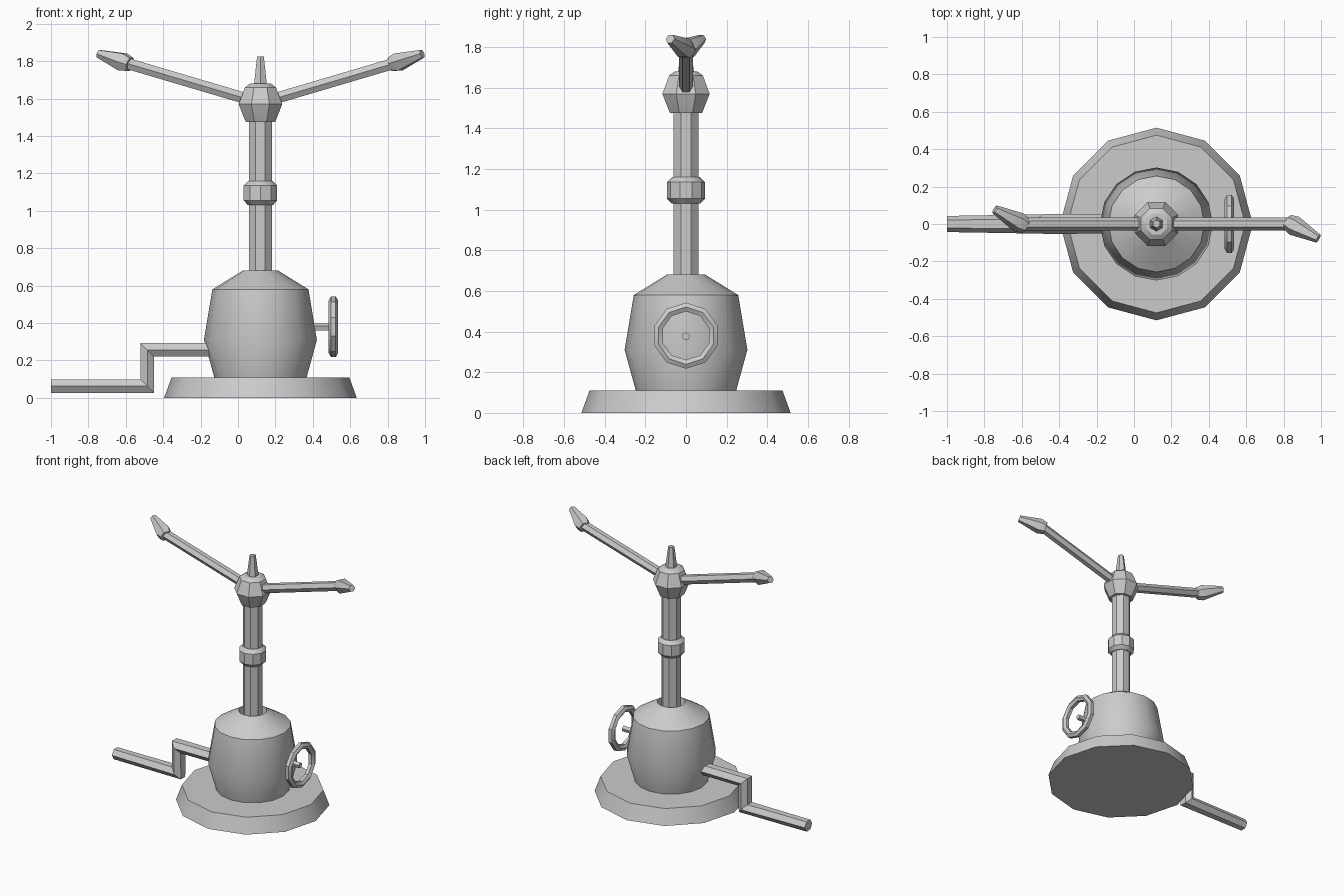
import bpy, bmesh, math
from mathutils import Vector, Matrix

if "Cube" in bpy.data.objects:
    bpy.data.objects.remove(bpy.data.objects["Cube"])

CX = 0.12  # vertical axis of the sprinkler

grey = bpy.data.materials.new("plain grey")
grey.diffuse_color = (0.6, 0.6, 0.6, 1)
grey.use_nodes = True
grey.node_tree.nodes["Principled BSDF"].inputs["Base Color"].default_value = grey.diffuse_color


def make(name, rings, caps=True, loop=False):
    """Skin a list of vertex rings into one object."""
    bm = bmesh.new()
    vs = [[bm.verts.new(p) for p in ring] for ring in rings]
    n = len(vs[0])
    pairs = list(zip(vs, vs[1:])) + ([(vs[-1], vs[0])] if loop else [])
    for a, b in pairs:
        for i in range(n):
            j = (i + 1) % n
            bm.faces.new((a[i], a[j], b[j], b[i]))
    if caps and not loop:
        bm.faces.new(vs[0][::-1])
        bm.faces.new(vs[-1])
    bmesh.ops.recalc_face_normals(bm, faces=bm.faces)
    me = bpy.data.meshes.new(name)
    bm.to_mesh(me)
    bm.free()
    me.materials.append(grey)
    ob = bpy.data.objects.new(name, me)
    bpy.context.collection.objects.link(ob)
    bpy.ops.object.select_all(action='DESELECT')
    ob.select_set(True)
    bpy.context.view_layer.objects.active = ob
    bpy.ops.object.shade_smooth_by_angle(angle=math.radians(33))
    return ob


def lathe(name, profile, sides, phase=0.0, mat=None, loop=False):
    """Revolve (radius, height) points about local z, then place with mat."""
    mat = mat or Matrix.Translation((CX, 0, 0))
    rings = []
    for r, h in profile:
        angles = [phase + 2 * math.pi * i / sides for i in range(sides)]
        rings.append([mat @ Vector((r * math.cos(a), r * math.sin(a), h)) for a in angles])
    return make(name, rings, loop=loop)


def along(p, q):
    """Frame at p with z toward q and local y kept horizontal."""
    z = (Vector(q) - Vector(p)).normalized()
    y = Vector((0, 0, 1)).cross(z).normalized()
    x = y.cross(z)
    return Matrix.Translation(p) @ Matrix((x, y, z)).transposed().to_4x4()


UP = math.pi / 2

# base plate and barrel body with a recessed neck
lathe("base", [(0.515, 0), (0.475, 0.11)], 12)
lathe("body", [(0.245, 0.10), (0.247, 0.11), (0.302, 0.31), (0.257, 0.58),
               (0.095, 0.68), (0.085, 0.62)], 16, UP)

# riser pole, collar, hub and spire
lathe("riser_pole", [(0.066, 0.58), (0.066, 1.50)], 8, math.pi / 8)
lathe("collar", [(0.07, 1.03), (0.094, 1.055), (0.094, 1.135), (0.068, 1.16)], 10, UP)
lathe("hub", [(0.084, 1.475), (0.09, 1.485), (0.126, 1.57), (0.09, 1.66), (0.06, 1.68)],
      8, math.pi / 8)
lathe("spire", [(0.04, 1.67), (0.021, 1.825)], 6, UP)

# two spray arms with angled nozzles, half a turn apart
for side, s in (("right", 1), ("left", -1)):
    root = (CX + s * 0.05, 0, 1.592)
    elbow = (CX + s * 0.72, 0, 1.79)
    tip = (CX + s * 0.865, -s * 0.078, 1.84)
    arm_len = (Vector(elbow) - Vector(root)).length
    tip_len = (Vector(tip) - Vector(elbow)).length
    lathe(side + "_arm", [(0.034, 0), (0.034, arm_len)], 6, UP, along(root, elbow))
    lathe(side + "_nozzle", [(0.042, -0.025), (0.054, 0.02), (0.024, tip_len)],
          6, UP, along(elbow, tip))

# valve wheel (hexagonal rim section) and its stem
face_x = Matrix.Rotation(UP, 4, 'Y')
rim = [(0.141 + 0.025 * math.cos(a), 0.025 * math.sin(a))
       for a in [math.pi / 6 + i * math.pi / 3 for i in range(6)]]
lathe("valve_wheel", rim, 10, 0, Matrix.Translation((0.51, 0, 0.38)) @ face_x, loop=True)
lathe("valve_stem", [(0.021, 0), (0.021, 0.13)], 5, math.pi,
      Matrix.Translation((0.38, 0, 0.377)) @ face_x)

# mitred inlet pipe: x, z, half width in y, outward direction of the section
path = [(-0.10, 0.256, 0.05, (0, 1)), (-0.485, 0.256, 0.054, (-1, 1)),
        (-0.485, 0.063, 0.052, (-1, 1)), (-1.0, 0.063, 0.043, (0, 1))]
rings = []
for x, z, w, (nx, nz) in path:
    section = [(w, 0), (w / 2, 0.036), (-w / 2, 0.036), (-w, 0), (-w / 2, -0.036), (w / 2, -0.036)]
    rings.append([(x + nx * t, y, z + nz * t) for y, t in section])
make("inlet_pipe", rings)
